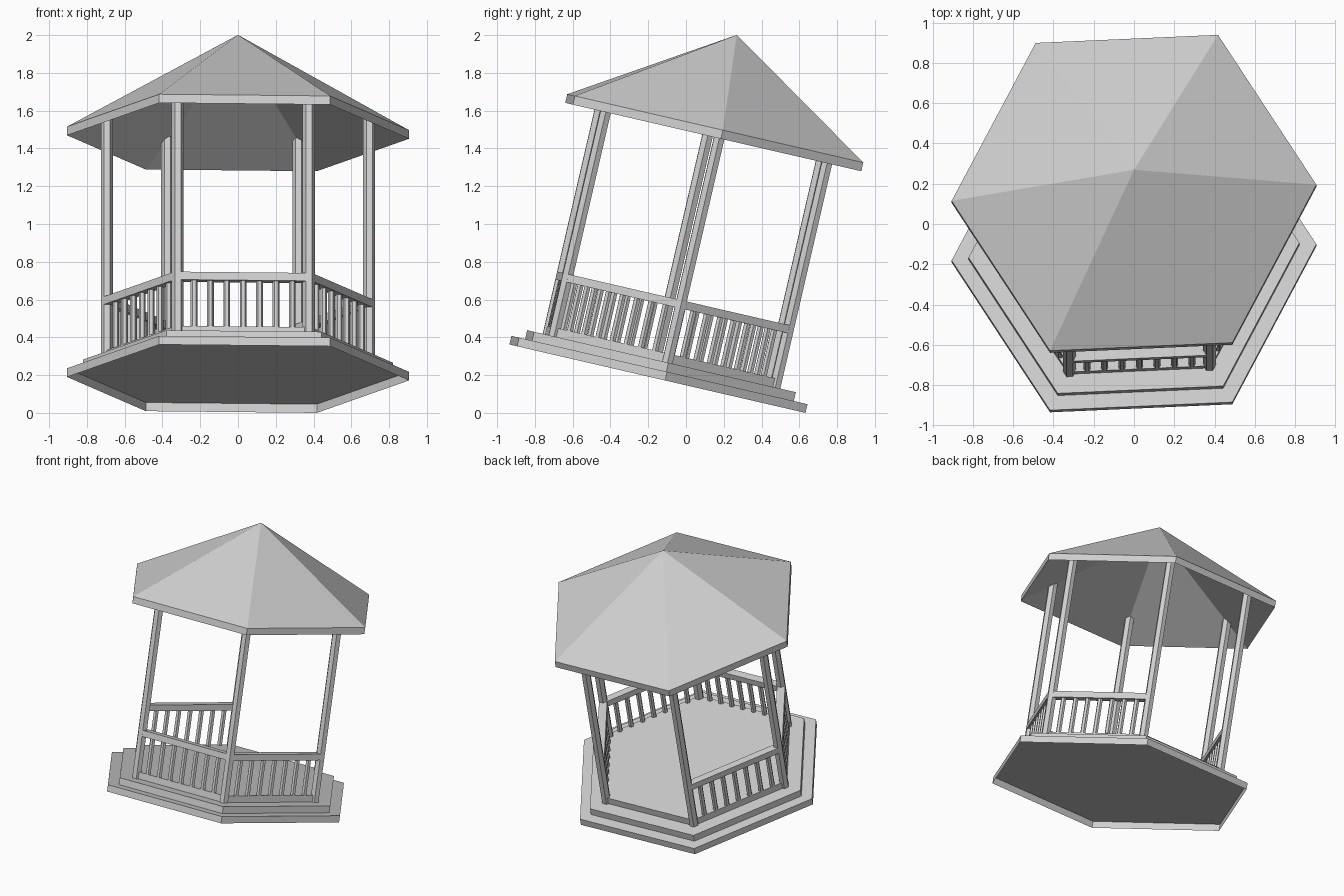
import bpy
import bmesh
import math
from mathutils import Matrix, Vector

cube = bpy.data.objects.get("Cube")
if cube:
    bpy.data.objects.remove(cube, do_unlink=True)

# One plain grey for everything
GREY = (0.63, 0.63, 0.63, 1)
grey = bpy.data.materials.new("light_grey")
grey.use_nodes = True
grey.diffuse_color = GREY
grey.node_tree.nodes["Principled BSDF"].inputs["Base Color"].default_value = GREY

# The whole pavilion leans back and is turned slightly
FRAME = (Matrix.Translation((0, -0.151, 0.181))
         @ Matrix.Rotation(math.radians(-13), 4, 'X')
         @ Matrix.Rotation(math.radians(2.6), 4, 'Z'))

R_BASE = 0.906      # lowest step and roof
R_POST = 0.695      # post centres
FLOOR = 0.142
RAIL_LOW, RAIL_HIGH = 0.39, 0.433


def finish(name, bm):
    bmesh.ops.recalc_face_normals(bm, faces=bm.faces)
    mesh = bpy.data.meshes.new(name)
    bm.to_mesh(mesh)
    bm.free()
    mesh.materials.append(grey)
    obj = bpy.data.objects.new(name, mesh)
    obj.matrix_world = FRAME
    bpy.context.collection.objects.link(obj)


def corner(i, radius, z=0.0):
    a = math.radians(60 * i)
    return Vector((radius * math.cos(a), radius * math.sin(a), z))


def ring(bm, radius, z, centre=Vector()):
    return [bm.verts.new(centre + corner(i, radius, z)) for i in range(6)]


def bridge(bm, a, b):
    for i in range(6):
        j = (i + 1) % 6
        bm.faces.new((a[i], a[j], b[j], b[i]))


def fan(bm, a, z):
    tip = bm.verts.new((0, 0, z))
    for i in range(6):
        bm.faces.new((a[i], a[(i + 1) % 6], tip))


def hex_column(bm, centre, radius, z0, z1):
    """Six-sided column with a top and an open underside."""
    low, high = ring(bm, radius, z0, centre), ring(bm, radius, z1, centre)
    bridge(bm, low, high)
    bm.faces.new(high)


# Stepped hexagonal base, hollow underneath
for name, radius, z0, z1 in (("lower_step", R_BASE, 0, 0.047),
                             ("upper_step", 0.822, 0.047, 0.095),
                             ("floor", 0.712, 0.095, FLOOR)):
    bm = bmesh.new()
    hex_column(bm, Vector(), radius, z0, z1)
    finish(name, bm)

# Hollow hexagonal roof with a thin fascia
bm = bmesh.new()
eave_low, eave_high = ring(bm, R_BASE, 1.313), ring(bm, R_BASE, 1.36)
bridge(bm, eave_low, eave_high)
fan(bm, eave_high, 1.868)
fan(bm, eave_low, 1.82)
finish("roof", bm)

# Six-sided posts reaching up into the roof
for i in range(6):
    bm = bmesh.new()
    hex_column(bm, corner(i, R_POST), 0.032, 0.095, 1.445)
    finish(f"post_{i + 1}", bm)

# Railings on every side but the back, which is the entrance
for i in range(6):
    if i == 1:
        continue
    a, b = corner(i, R_POST), corner(i + 1, R_POST)
    middle = (a + b) / 2 + Vector((0, 0, (RAIL_LOW + RAIL_HIGH) / 2))

    bm = bmesh.new()
    bmesh.ops.create_cube(bm, size=1, matrix=(
        Matrix.Translation(middle)
        @ Matrix.Rotation(math.radians(60 * i + 120), 4, 'Z')
        @ Matrix.Diagonal((R_POST, 0.055, RAIL_HIGH - RAIL_LOW, 1))))
    finish(f"handrail_{i + 1}", bm)

    bm = bmesh.new()
    for k in range(1, 8):
        hex_column(bm, a.lerp(b, k / 8), 0.018, FLOOR, RAIL_LOW)
    finish(f"balusters_{i + 1}", bm)
